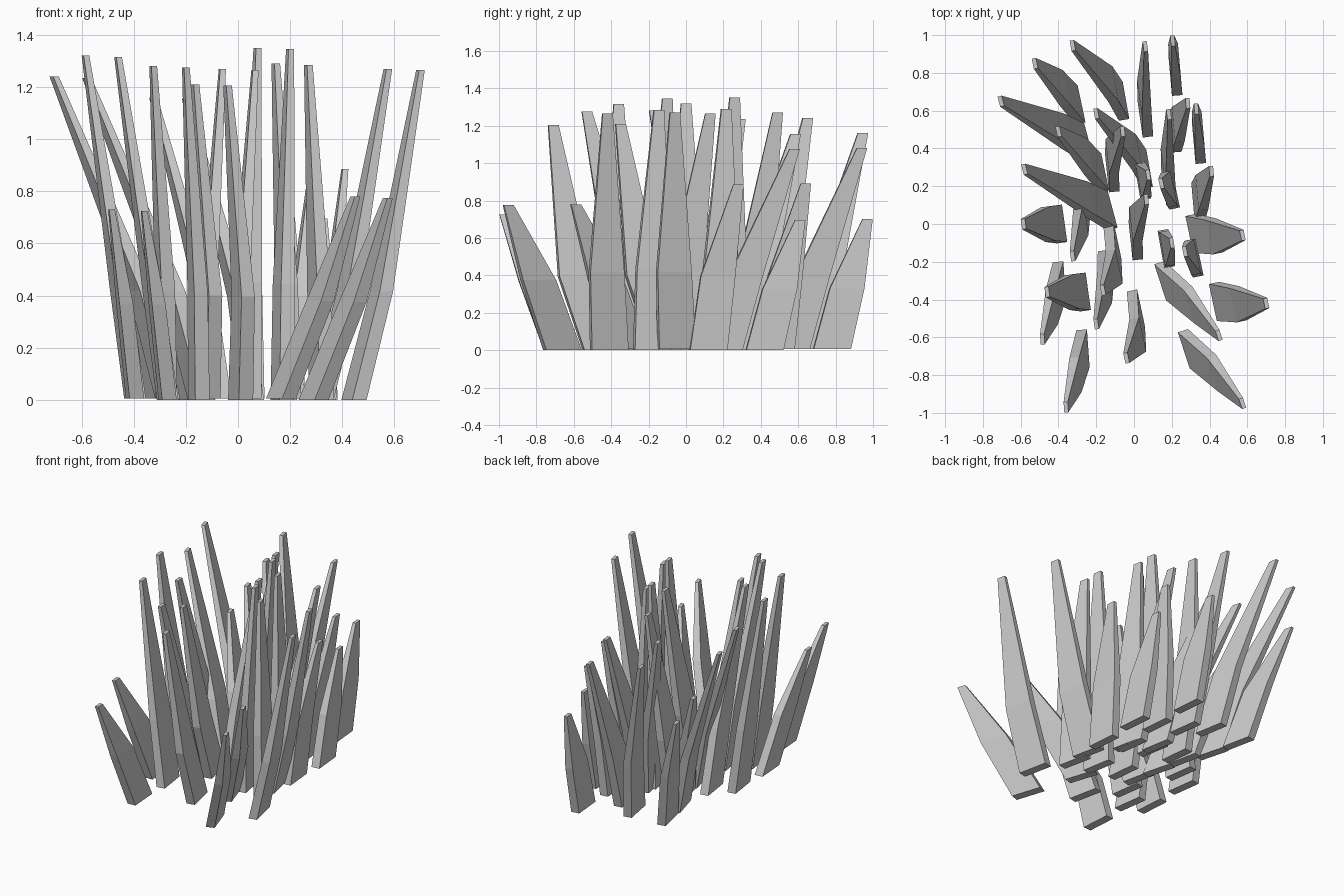
import bpy, bmesh
from math import sin, cos, radians
from mathutils import Vector

# Cross-sections at base, bend and tip: (blade width, thickness)
SECTIONS = [(0.20, 0.056), (0.185, 0.052), (0.055, 0.022)]

# One blade per row: base x,y | bend x,y,z | tip x,y,z | turn in degrees
BLADES = [
    ((0.01, -0.45), (0.02, -0.59, 0.40), (-0.04, -0.71, 1.21), -12),
    ((-0.27, -0.66), (-0.31, -0.80, 0.37), (-0.36, -0.97, 0.73), -4),
    ((0.29, -0.66), (0.44, -0.79, 0.38), (0.575, -0.95, 0.78), -18),
    ((0.445, -0.41), (0.55, -0.425, 0.42), (0.70, -0.42, 1.27), -12),
    ((-0.27, -0.36), (-0.33, -0.36, 0.44), (-0.46, -0.36, 1.32), -8),
    ((0.32, -0.18), (0.31, -0.175, 0.44), (0.27, -0.145, 1.29), -12),
    ((0.17, -0.13), (0.175, -0.13, 0.45), (0.20, -0.10, 1.35), -10),
    ((-0.15, -0.24), (-0.155, -0.33, 0.42), (-0.20, -0.53, 1.28), -8),
    ((0.34, 0.12), (0.36, 0.17, 0.40), (0.41, 0.28, 0.89), -5),
    ((0.01, -0.09), (0.01, 0.00, 0.42), (0.065, 0.13, 1.27), -6),
    ((-0.14, 0.07), (-0.25, 0.13, 0.42), (-0.58, 0.29, 1.24), -15),
    ((0.055, 0.29), (0.00, 0.38, 0.40), (-0.20, 0.585, 1.16), -10),
    ((0.185, 0.20), (0.18, 0.31, 0.38), (0.185, 0.58, 1.08), -8),
    ((0.345, 0.42), (0.34, 0.50, 0.33), (0.33, 0.61, 0.70), -5),
    ((-0.18, 0.27), (-0.26, 0.36, 0.38), (-0.40, 0.49, 0.80), -12),
]


def add_blade(bm, base, bend, tip, turn, shift):
    t = radians(turn)
    along, across = Vector((sin(t), cos(t), 0)), Vector((cos(t), -sin(t), 0))
    rings = []
    for centre, (w, th) in zip(((*base, 0.005), bend, tip), SECTIONS):
        c = Vector(centre) + shift
        rings.append([bm.verts.new(c + across * a * th / 2 + along * b * w / 2)
                      for a, b in ((-1, -1), (1, -1), (1, 1), (-1, 1))])
    for lo, hi in zip(rings, rings[1:]):
        for i in range(4):
            j = (i + 1) % 4
            bm.faces.new((lo[i], lo[j], hi[j], hi[i]))
    bm.faces.new(rings[0][::-1])
    bm.faces.new(rings[-1])


# The same tuft is planted twice, the second one behind and to the left
for name, shift in (("front_grass_tuft", (0, 0, -0.005)),
                    ("back_grass_tuft", (-0.125, 0.36, 0))):
    bm = bmesh.new()
    for blade in BLADES:
        add_blade(bm, *blade, Vector(shift))
    bmesh.ops.recalc_face_normals(bm, faces=bm.faces)
    mesh = bpy.data.meshes.new(name)
    bm.to_mesh(mesh)
    bm.free()
    bpy.context.collection.objects.link(bpy.data.objects.new(name, mesh))
